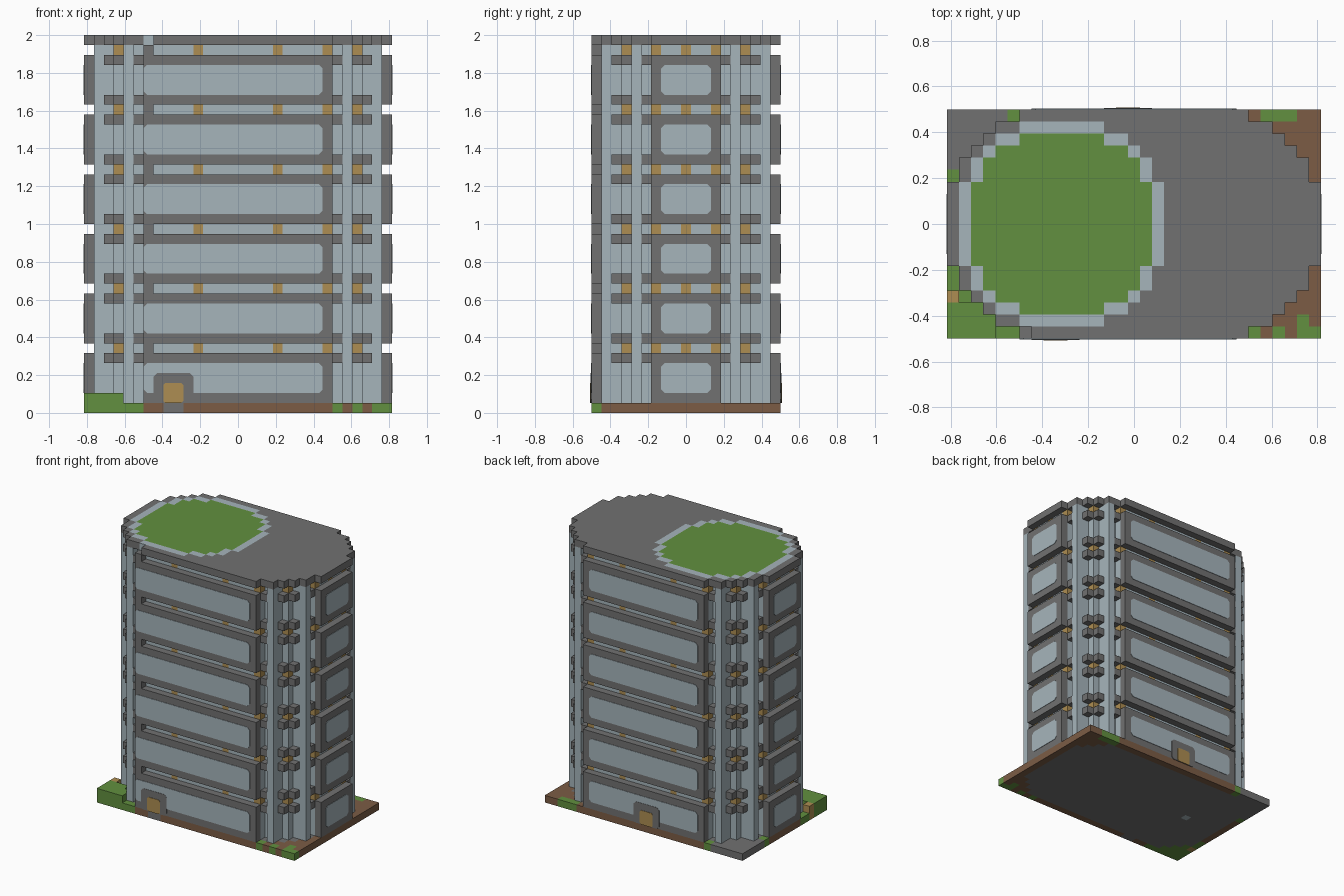
import bpy, bmesh
from mathutils import Vector

cube = bpy.data.objects.get("Cube")
if cube:
    bpy.data.objects.remove(cube)

NX, NY, NZ = 31, 19, 38          # size in blocks
U = 2 / NZ                       # block size
FLOORS = 6
COLOURS = {
    "grey": (0.165, 0.165, 0.165), "glass": (0.38, 0.46, 0.50),
    "green": (0.122, 0.279, 0.05), "brown": (0.2, 0.108, 0.06),
    "amber": (0.42, 0.27, 0.085),
}
mats = {}
for name, rgb in COLOURS.items():
    m = bpy.data.materials.new(name)
    m.use_nodes = True
    m.diffuse_color = (*rgb, 1)
    m.node_tree.nodes["Principled BSDF"].inputs["Base Color"].default_value = (*rgb, 1)
    mats[name] = m

cells = {}                       # block position -> (part, colour)
STEPS = [6, 4, 3, 2, 1, 1]       # stepped corner of the roof outline
LAWN_STEPS = [5, 3, 2, 1, 1]     # stepped corner of the round roof garden


def in_steps(i, j, steps, nx, ny):
    """True when a block lies inside a rectangle with stepped corners."""
    if not (0 <= i < nx and 0 <= j < ny):
        return False
    row = min(j, ny - 1 - j)
    inset = steps[row] if row < len(steps) else 0
    return inset <= i < nx - inset


def outline(i, j):
    return in_steps(i, j, STEPS, NX, NY)


def core(i, j):
    return all(outline(i + a, j + b) for a, b in ((0, 0), (1, 0), (-1, 0), (0, 1), (0, -1)))


def garden(i, j):
    return in_steps(i - 1, j - 1, LAWN_STEPS, 17, 17)


def lawn(i, j):
    return garden(i, j) and all(garden(i + a, j + b) for a, b in ((1, 0), (-1, 0), (0, 1), (0, -1)))


def fill(part, colour, xs, ys, zs):
    for i in xs:
        for j in ys:
            for k in zs:
                cells[i, j, k] = (part, colour)


def mirrored(i, j):
    return {(a, b) for a in (i, NX - 1 - i) for b in (j, NY - 1 - j)}


FRONT, SIDE = range(6, 25), range(6, 13)
gaps = [6 * f + 6 for f in range(FLOORS)]

# Ground slab, glass core and roof
for i in range(NX):
    for j in range(NY):
        edge = i in (0, NX - 1) or j in (0, NY - 1)
        fill("ground", "brown" if edge or not outline(i, j) else "grey", [i], [j], [0])
        if core(i, j):
            fill("glass_core", "glass", [i], [j], range(1, NZ - 1))
        if outline(i, j):
            if lawn(i, j):
                fill("roof_lawn", "green", [i], [j], [NZ - 1])
            elif garden(i, j):
                fill("roof_ring", "glass", [i], [j], [NZ - 1])
            else:
                fill("roof", "grey", [i], [j], [NZ - 1])
        # Planted and paved corners of the plot
        if not outline(i, j) and i < NX // 2:
            if j < NY // 2:
                fill("ground", "green", [i], [j], [0])
                if i < 4 and j < 3:
                    fill("hedge", "green", [i], [j], [1])
            else:
                fill("ground", "grey", [i], [j], [0])
del cells[6, 0, NZ - 1]
fill("ground", "green", [25, 27, 29, 30], [0], [0])
fill("ground", "green", [29], [1], [0])
fill("ground", "green", [26, 27, 28], [18], [0])
fill("ground", "green", [5], [18], [0])
fill("ground", "green", [0], [5, 13], [0])
fill("ground", "grey", [8, 9], [0], [0])
fill("ground", "glass", [6], [9], [0])
fill("planter", "amber", [0], [3], [0, 1])

# Floors: wall frames, corner ledges and lamps
for f, gap in enumerate(gaps):
    storey = range(gap - 5, gap)
    fill("wall_frames", "grey", FRONT, [0, NY - 1], storey)
    fill("wall_frames", "grey", [0, NX - 1], SIDE, storey)
    ledges = [gap - 1] if f == 0 else [gap - 5, gap - 1]
    for a, b in ((5, 1), (3, 2), (2, 3), (1, 5)):
        for i, j in mirrored(a, b):
            fill("corner_ledges", "grey", [i], [j], ledges)
    fill("wall_frames", "grey", [6], [0], [gap])
    fill("lamps", "amber", [11, 19, 24], [1, NY - 2], [gap])
    fill("lamps", "amber", [6], [NY - 2], [gap])
    fill("lamps", "amber", [1, NX - 2], [6, 9, 12], [gap])
    for i, j in mirrored(3, 3):
        fill("lamps", "amber", [i], [j], [gap])

# Full-height glass corner columns
for a, b in ((4, 1), (1, 4)):
    for i, j in mirrored(a, b):
        fill("corner_columns", "glass", [i], [j], range(1, NZ - 1))


def add_object(name, bm, colours):
    mesh = bpy.data.meshes.new(name)
    bm.to_mesh(mesh)
    bm.free()
    for c in colours:
        mesh.materials.append(mats[c])
    obj = bpy.data.objects.new(name, mesh)
    bpy.context.collection.objects.link(obj)


def to_world(p):
    return Vector((p[0] - NX / 2, p[1] - NY / 2, p[2])) * U


# Turn each group of blocks into one mesh of its outer faces
for part in sorted({p for p, _ in cells.values()}):
    bm = bmesh.new()
    verts, colours = {}, []
    for pos, (p, colour) in cells.items():
        if p != part:
            continue
        if colour not in colours:
            colours.append(colour)
        for axis in range(3):
            for side in (0, 1):
                near = list(pos)
                near[axis] += 2 * side - 1
                if tuple(near) in cells:
                    continue
                corners = []
                for u, v in ((0, 0), (1, 0), (1, 1), (0, 1)):
                    c = list(pos)
                    c[axis] += side
                    c[(axis + 1) % 3] += u
                    c[(axis + 2) % 3] += v
                    c = tuple(c)
                    if c not in verts:
                        verts[c] = bm.verts.new(to_world(c))
                    corners.append(verts[c])
                face = bm.faces.new(corners if side else corners[::-1])
                face.material_index = colours.index(colour)
    bmesh.ops.dissolve_limit(bm, angle_limit=0.01, verts=bm.verts, edges=bm.edges, delimit={'MATERIAL'})
    add_object(part, bm, colours)


def plate(name, colour, axis, side, a0, a1, z0, z1, thick, cut=0.35):
    """Thin panel with clipped corners on an outer wall; a0..z1 are in blocks."""
    bm = bmesh.new()
    wall = (NX, NY)[axis] * side
    shape = [(a0 + cut, z0), (a1 - cut, z0), (a1, z0 + cut), (a1, z1 - cut),
             (a1 - cut, z1), (a0 + cut, z1), (a0, z1 - cut), (a0, z0 + cut)]
    ring = [bm.verts.new(to_world((wall, a, z) if axis == 0 else (a, wall, z))) for a, z in shape]
    face = bm.faces.new(ring)
    out = bmesh.ops.extrude_face_region(bm, geom=[face])["geom"]
    push = Vector((0, 0, 0))
    push[axis] = (2 * side - 1) * thick
    bmesh.ops.translate(bm, vec=push, verts=[v for v in out if isinstance(v, bmesh.types.BMVert)])
    bmesh.ops.recalc_face_normals(bm, faces=bm.faces)
    add_object(name, bm, [colour])


# Windows on all four walls
for gap in gaps:
    lo, hi = gap - 4, gap - 1
    plate("front_window", "glass", 1, 0, 6, 24, lo, hi, 0.003)
    plate("back_window", "glass", 1, 1, 7, 24, lo, hi, 0.003)
    for side in (0, 1):
        plate("end_window", "glass", 0, side, 7, 12, lo, hi, 0.003)

# Entrances
for name, side, x in (("front", 0, 7), ("back", 1, 13)):
    plate(name + "_door_surround", "grey", 1, side, x, x + 4, 1, 4, 0.005)
    plate(name + "_door", "amber", 1, side, x + 1, x + 3, 1, 3, 0.008, 0.2)
